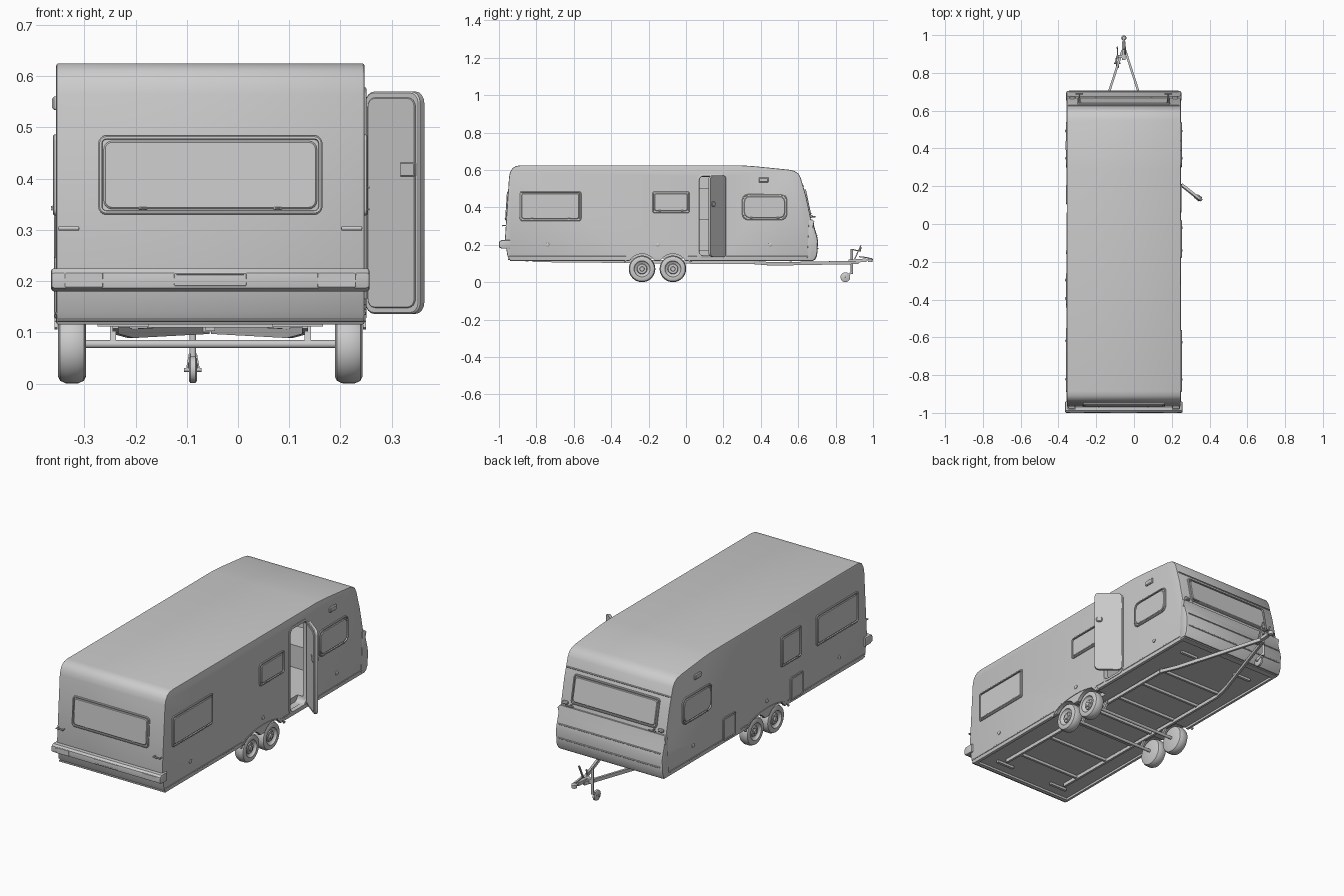
import bpy, bmesh
from math import sin, cos, pi
from mathutils import Vector, Matrix

if "Cube" in bpy.data.objects:
    bpy.data.objects.remove(bpy.data.objects["Cube"])

CX, HALF = -0.054, 0.301          # body centre line and half width
RX, LX = CX + HALF, CX - HALF     # right and left wall
X, Y, Z = Vector((1, 0, 0)), Vector((0, 1, 0)), Vector((0, 0, 1))


def loft(name, loops, caps=True, closed=False, smooth=35):
    """Bridge equal-length loops of points into one mesh object."""
    bm = bmesh.new()
    rows = [[bm.verts.new(p) for p in l] for l in loops]
    n = len(rows[0])
    for a, b in (list(zip(rows, rows[1:])) + ([(rows[-1], rows[0])] if closed else [])):
        for i in range(n):
            bm.faces.new((a[i], a[(i + 1) % n], b[(i + 1) % n], b[i]))
    if caps and not closed:
        bm.faces.new(rows[0])
        bm.faces.new(rows[-1])
    bmesh.ops.recalc_face_normals(bm, faces=bm.faces)
    me = bpy.data.meshes.new(name)
    bm.to_mesh(me)
    bm.free()
    ob = bpy.data.objects.new(name, me)
    bpy.context.collection.objects.link(ob)
    select(ob)
    bpy.ops.object.shade_smooth_by_angle(angle=smooth * pi / 180)
    return ob


def select(ob):
    bpy.ops.object.select_all(action='DESELECT')
    ob.select_set(True)
    bpy.context.view_layer.objects.active = ob


def prism(name, profile, x0, x1, bevel=0.0):
    """Extrude a (y, z) profile along x, easing the two side outlines."""
    c = Vector((sum(p[0] for p in profile), sum(p[1] for p in profile))) / len(profile)

    def ring(x, d):
        return [(x, y - (d if y > c.x else -d), z - (d if z > c.y else -d)) for y, z in profile]
    if bevel:
        k = bevel * 0.3
        loops = [ring(x0, bevel), ring(x0 + k, k), ring(x0 + bevel, 0),
                 ring(x1 - bevel, 0), ring(x1 - k, k), ring(x1, bevel)]
    else:
        loops = [ring(x0, 0), ring(x1, 0)]
    return loft(name, loops)


def box(name, x0, x1, y0, y1, z0, z1):
    return prism(name, [(y0, z0), (y1, z0), (y1, z1), (y0, z1)], x0, x1)


def lathe(name, profile, centre, axis=X, seg=32):
    """Revolve (distance along axis, radius) points."""
    axis = Vector(axis).normalized()
    u = axis.orthogonal().normalized()
    v = axis.cross(u)
    c = Vector(centre)
    return loft(name, [[c + axis * a + (u * cos(t) + v * sin(t)) * max(r, 0.0004)
                        for t in (2 * pi * i / seg for i in range(seg))] for a, r in profile])


def rod(name, p, q, r, seg=12):
    d = Vector(q) - Vector(p)
    return lathe(name, [(0, r), (d.length, r)], p, d, seg)


def beam(name, p, q, w, h):
    p, q = Vector(p), Vector(q)
    d = (q - p).normalized()
    s = d.cross(Z if abs(d.z) < 0.9 else X).normalized()
    t = s.cross(d)
    return loft(name, [[e + s * w / 2 * a + t * h / 2 * b for a, b in ((1, 1), (-1, 1), (-1, -1), (1, -1))]
                       for e in (p, q)])


def rrect(c, u, v, w, h, r, inset, lift):
    """Rounded rectangle loop in the plane u, v, raised along the normal."""
    u, v = Vector(u).normalized(), Vector(v).normalized()
    n, a, b, r = u.cross(v), w / 2 - inset, h / 2 - inset, max(r - inset, 0.001)
    pts = []
    for k, (sx, sy) in enumerate(((1, 1), (-1, 1), (-1, -1), (1, -1))):
        for i in range(5):
            t = pi / 2 * (k + i / 4)
            pts.append(Vector(c) + u * (sx * (a - r) + r * cos(t)) + v * (sy * (b - r) + r * sin(t)) + n * lift)
    return pts


def panel(name, c, u, v, w, h, r=0.01, t=0.005, back=0.004):
    e = min(abs(t) * 0.5, 0.004)
    return loft(name, [rrect(c, u, v, w, h, r, i, l) for i, l in ((0, -back), (0, t - e), (e, t))])


def frame(name, c, u, v, w, h, r=0.02, t=0.006, rim=0.009, back=0.006):
    return loft(name, [rrect(c, u, v, w, h, r, i, l) for i, l in
                       ((0, -back), (0, t * 0.6), (rim * 0.3, t), (rim * 0.8, t), (rim, -back))], closed=True)


def window(name, c, u, v, w, h, r=0.012):
    frame(name + "_frame", c, u, v, w, h, r)
    panel(name + "_pane", c, u, v, w - 0.022, h - 0.022, r, 0.006)
    u, v = Vector(u).normalized(), Vector(v).normalized()
    for s in (-1, 1):
        panel(name + "_catch", Vector(c) + u * s * w * 0.3 - v * (h / 2 - 0.012), u, v, 0.016, 0.006, 0.002, 0.010)


def cut(ob, cutter):
    cutter.hide_render = True
    m = ob.modifiers.new("cut", 'BOOLEAN')
    m.object, m.operation, m.solver = cutter, 'DIFFERENCE', 'EXACT'
    select(ob)
    bpy.ops.object.modifier_apply(modifier=m.name)
    bpy.data.objects.remove(cutter)


# Body shell: solid profile, then hollow cabin, recessed underside, wheel wells, doorway
body = prism("body_shell", [(-0.94, 0.115), (-0.955, 0.14), (-0.968, 0.23), (-0.946, 0.565), (-0.94, 0.59), (-0.928, 0.61),
                            (-0.91, 0.621), (-0.885, 0.625), (0.29, 0.625), (0.36, 0.621), (0.55, 0.602), (0.58, 0.595),
                            (0.60, 0.582), (0.613, 0.56), (0.642, 0.46), (0.668, 0.335), (0.685, 0.245), (0.682, 0.115)],
             LX, RX, 0.005)
cut(body, prism("cabin_cut", [(-0.945, 0.17), (-0.925, 0.57), (-0.88, 0.607), (0.29, 0.607), (0.55, 0.584),
                              (0.595, 0.55), (0.65, 0.33), (0.66, 0.17)], LX + 0.014, RX - 0.014))
cut(body, box("underside_cut", LX + 0.016, RX - 0.016, -0.92, 0.65, 0.0, 0.126))
AXLES = (-0.235, -0.07)
for s in (-1, 1):
    for y in AXLES:
        cut(body, lathe("well_cut", [(0, 0.079), (0.1, 0.079)], (CX + s * 0.226, y, 0.073), X * s))
DY, DZ, DW, DH = 0.136, 0.354, 0.142, 0.436
cut(body, loft("door_cut", [rrect((RX, DY, DZ), Y, Z, DW - 0.01, DH - 0.01, 0.025, 0, l) for l in (-0.05, 0.05)]))
select(body)
bpy.ops.object.shade_smooth_by_angle(angle=0.6)

# Door frame and open door
frame("door_frame", (RX, DY, DZ), Y, Z, DW + 0.012, DH + 0.012, 0.03, 0.004, 0.014, 0.016)
hinge, tip = Vector((0.252, 0.206, 0.353)), Vector((0.356, 0.124, 0.353))
du = (tip - hinge).normalized()
mid = (hinge + tip) / 2
panel("door", mid, du, Z, 0.136, 0.434, 0.022, 0.006, 0.010)
panel("door_liner", mid + du.cross(Z) * 0.006, du, Z, 0.118, 0.41, 0.018, 0.003)
panel("door_lock", mid + du * 0.042 + Z * 0.065 + du.cross(Z) * 0.008, du, Z, 0.036, 0.028, 0.003, 0.004)
back = mid - du.cross(Z) * 0.010
panel("door_handle", back + du * 0.045 + Z * 0.065, -du, Z, 0.03, 0.026, 0.008, 0.006)
for dz in (-0.15, 0.15):
    rod("door_hinge", hinge + Z * (dz - 0.015), hinge + Z * (dz + 0.015), 0.005)

# Side windows, hatches, vents and marker lamps
window("right_rear_window", (RX, -0.725, 0.407), Y, Z, 0.33, 0.158)
window("right_middle_window", (RX, -0.08, 0.428), Y, Z, 0.20, 0.115)
window("left_rear_window", (LX, -0.72, 0.407), -Y, Z, 0.34, 0.158)
window("left_middle_window", (LX, -0.345, 0.407), -Y, Z, 0.165, 0.158)
for y in (0.157, -0.392):
    frame("left_hatch_frame", (LX, y, 0.187), -Y, Z, 0.105, 0.12, 0.01, 0.004, 0.007)
    panel("left_hatch", (LX, y, 0.187), -Y, Z, 0.088, 0.103, 0.006, 0.003)
for side, x, u in (("right", RX, Y), ("left", LX, -Y)):
    n = u.cross(Z)
    window(side + "_front_window", (x, 0.42, 0.402), u, Z, 0.24, 0.138, 0.03)
    panel(side + "_vent", (x, 0.415, 0.547), u, Z, 0.052, 0.026, 0.004, 0.008)
    for y in (-0.74, -0.15, 0.45):
        lathe(side + "_marker_lamp", [(-0.003, 0.010), (0.003, 0.010), (0.005, 0.007), (0.005, 0)], (x, y, 0.2), n, 16)
    for y0, y1, z in ((-0.95, -0.32, 0.137), (0.01, 0.06, 0.137), (0.213, 0.675, 0.137)):
        panel(side + "_skirt_strip", (x, (y0 + y1) / 2, z), u, Z, y1 - y0, 0.006, 0.002, 0.0025)
    # arched skirt flare over the wheels
    pts = [(-0.33, 0.112)] + [(-0.1525 + 0.172 * cos(t), 0.108 + 0.055 * sin(t))
                              for t in (pi - pi * i / 14 for i in range(15))] + [(0.03, 0.112)]
    for a, b in zip(pts, pts[1:]):
        beam(side + "_wheel_arch_trim", (x, *a), (x, *b), 0.006, 0.006)

# Rear: window, bumper band, lamps, plate, grab handles
rv = Vector((0, 0.022, 0.335))


def rear(x, z):
    return (x, -0.968 + (z - 0.23) * 0.0657, z)


window("rear_window", rear(CX, 0.407), X, rv, 0.438, 0.155, 0.016)
rear_band = [(-0.94, 0.18), (-0.985, 0.18), (-0.998, 0.187), (-1.0, 0.2), (-0.998, 0.216), (-0.988, 0.225), (-0.94, 0.225)]
prism("rear_bumper", rear_band, LX - 0.010, RX + 0.010, 0.006)
for s in (-1, 1):
    panel("tail_lamp", (CX + s * 0.247, -0.997, 0.202), X, Z, 0.076, 0.03, 0.004, 0.003)
    hx = CX + s * 0.276
    rod("rear_handle", Vector(rear(hx - 0.02, 0.303)) - Y * 0.016, Vector(rear(hx + 0.02, 0.303)) - Y * 0.016, 0.004)
    for d in (-0.018, 0.018):
        rod("rear_handle_foot", rear(hx + d, 0.303), Vector(rear(hx + d, 0.303)) - Y * 0.016, 0.003, 8)
frame("plate_frame", (CX, -0.997, 0.203), X, Z, 0.142, 0.027, 0.003, 0.003, 0.005)
panel("rear_lower_trim", (CX, -0.948, 0.123), X, Z, 0.60, 0.006, 0.002, 0.004)

# Front: window, bulged lower panel, seams, lamps, grab handles
fv = Vector((0, -0.026, 0.125))
window("front_window", (CX, 0.650, 0.425), -X, fv, 0.49, 0.145, 0.016)
prism("front_lower_panel", [(0.645, 0.12), (0.69, 0.12), (0.70, 0.14), (0.704, 0.17), (0.705, 0.225), (0.70, 0.25),
                            (0.685, 0.30), (0.676, 0.335), (0.655, 0.335)], LX - 0.004, RX + 0.004, 0.010)
for z, y in ((0.25, 0.701), (0.18, 0.705)):
    panel("front_seam", (CX, y, z), -X, Z, 0.58, 0.006, 0.002, 0.003)
panel("front_upper_seam", (CX, 0.6265, 0.515), -X, fv, 0.59, 0.006, 0.002, 0.004)
for s in (-1, 1):
    panel("front_lamp", (CX + s * 0.272, 0.667, 0.352), -X, fv, 0.03, 0.016, 0.006, 0.010)
    rod("front_handle", (CX + s * 0.255, 0.69, 0.35), (CX + s * 0.215, 0.69, 0.35), 0.004)
    rod("front_handle_foot", (CX + s * 0.235, 0.66, 0.35), (CX + s * 0.235, 0.69, 0.35), 0.003, 8)

# Wheels and axles
tyre = [(-0.027, 0.0), (-0.027, 0.058), (-0.023, 0.066), (-0.012, 0.071), (0.012, 0.071), (0.023, 0.066), (0.027, 0.058),
        (0.026, 0.043), (0.021, 0.042), (0.015, 0.036), (0.013, 0.028), (0.019, 0.025), (0.019, 0.013), (0.025, 0.011), (0.025, 0)]
for y in AXLES:
    rod("axle", (CX - 0.26, y, 0.077), (CX + 0.26, y, 0.077), 0.008)
    for s in (-1, 1):
        c = Vector((CX + s * 0.27, y, 0.0715))
        lathe("wheel", tyre, c, X * s, 40)
        for i in range(5):
            t = 2 * pi * i / 5
            d = Vector((s * 0.018, 0.019 * cos(t), 0.019 * sin(t)))
            rod("wheel_nut", c + d, c + d + X * s * 0.004, 0.003, 6)

# Chassis rails running into the drawbar
for s in (-1, 1):
    path = [(CX + s * 0.185, -0.82, 0.117), (CX + s * 0.185, -0.32, 0.112), (CX + s * 0.185, 0.02, 0.108),
            (CX + s * 0.185, 0.36, 0.106), (CX + s * 0.155, 0.46, 0.098), (CX + s * 0.007, 0.92, 0.106)]
    for a, b in zip(path, path[1:]):
        beam("chassis_rail", a, b, 0.012, 0.018)
    for y in AXLES:
        beam("axle_arm", (CX + s * 0.19, y, 0.077), (CX + s * 0.19, y + 0.03, 0.115), 0.012, 0.014)
for y in (-0.72, -0.5, -0.3, -0.15, 0.02, 0.2, 0.36):
    beam("cross_member", (CX - 0.185, y, 0.117), (CX + 0.185, y, 0.117), 0.012, 0.014)
for s in (-1, 1):
    for y in (-0.85, 0.56):
        beam("corner_steady", (CX + s * 0.22, y, 0.117), (CX + s * 0.12, y, 0.117), 0.014, 0.012)

# Coupling, handbrake and jockey wheel
beam("coupling_bar", (CX, 0.87, 0.112), (CX, 0.965, 0.118), 0.018, 0.018)
lathe("coupling_head", [(-0.011, 0.013), (0.006, 0.014), (0.012, 0.008), (0.012, 0)], (CX, 0.985, 0.118), Z, 20)
beam("coupling_lever", (CX, 0.98, 0.13), (CX, 0.925, 0.137), 0.009, 0.006)
beam("handbrake", (CX + 0.008, 0.90, 0.12), (CX + 0.008, 0.936, 0.198), 0.006, 0.008)
JX = -0.088
rod("jockey_post", (JX, 0.887, 0.045), (JX, 0.887, 0.178), 0.0065, 16)
rod("jockey_crank", (JX, 0.887, 0.176), (JX, 0.93, 0.166), 0.003)
rod("jockey_crank_grip", (JX, 0.93, 0.164), (JX, 0.936, 0.19), 0.004)
beam("jockey_clamp", (JX, 0.887, 0.112), (CX, 0.887, 0.112), 0.018, 0.022)
for s in (-1, 1):
    beam("jockey_fork", (JX + s * 0.011, 0.852, 0.027), (JX + s * 0.006, 0.887, 0.055), 0.003, 0.01)
lathe("jockey_wheel", [(-0.008, 0), (-0.008, 0.021), (-0.005, 0.026), (0.005, 0.026), (0.008, 0.021), (0.008, 0)], (JX, 0.852, 0.027))
rod("jockey_axle", (JX - 0.017, 0.852, 0.027), (JX + 0.017, 0.852, 0.027), 0.004)

# Cabin furniture seen through the doorway
IX0, IX1 = LX + 0.015, RX - 0.015
box("kitchen_unit", IX0, IX0 + 0.15, -0.2, 0.22, 0.17, 0.33)
box("worktop", IX0, IX0 + 0.158, -0.2, 0.225, 0.33, 0.338)
box("overhead_cupboard", IX0, IX0 + 0.1, -0.2, 0.5, 0.5, 0.6)
box("wardrobe", IX1 - 0.14, IX1, -0.22, 0.03, 0.17, 0.34)
box("front_bench", IX0, IX1, 0.44, 0.64, 0.17, 0.26)
box("bench_cushion", IX0, IX1, 0.44, 0.62, 0.26, 0.285)
box("rear_bed", IX0, IX1, -0.93, -0.55, 0.17, 0.28)
